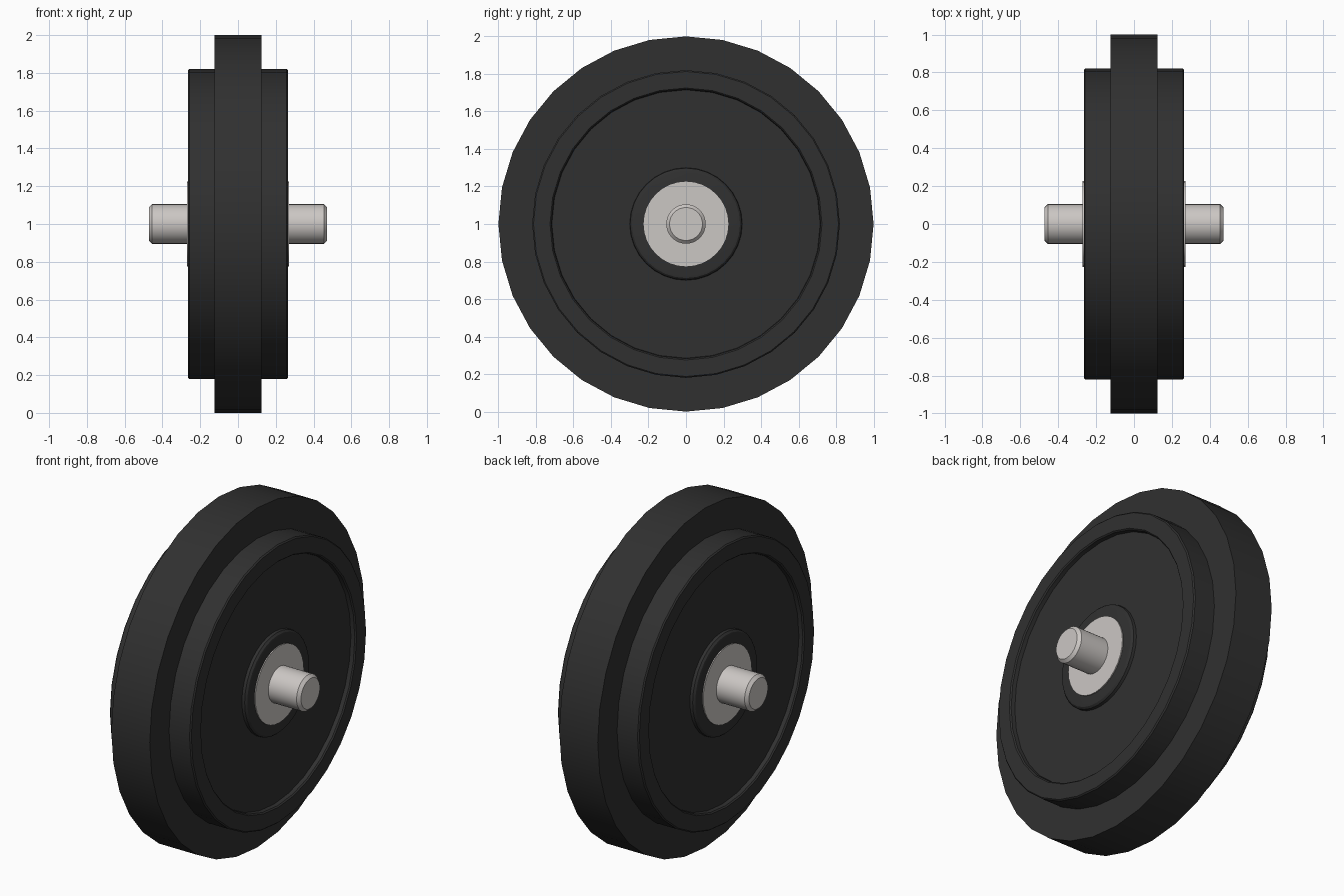
import bpy, bmesh, math

if "Cube" in bpy.data.objects:
    bpy.data.objects.remove(bpy.data.objects["Cube"])

SIDES = 32
CENTRE_Z = 1.0


def material(name, rgb):
    m = bpy.data.materials.new(name)
    m.diffuse_color = (*rgb, 1)
    m.use_nodes = True
    m.node_tree.nodes["Principled BSDF"].inputs["Base Color"].default_value = m.diffuse_color
    return m


rubber = material("dark rubber", (0.030, 0.030, 0.030))
steel = material("warm steel", (0.60, 0.57, 0.55))


def lathe(name, half, mat):
    """Turn a half profile of (x, radius) points, mirrored in x, about the x axis."""
    profile = [(-x, r) for x, r in reversed(half)] + list(half)
    bm = bmesh.new()
    rings = []
    for x, r in profile:
        if r == 0:
            rings.append([bm.verts.new((x, 0, CENTRE_Z))] * SIDES)
            continue
        angles = [2 * math.pi * i / SIDES for i in range(SIDES)]
        rings.append([bm.verts.new((x, r * math.cos(a), CENTRE_Z + r * math.sin(a)))
                      for a in angles])
    for a, b in zip(rings, rings[1:]):
        for i in range(SIDES):
            j = (i + 1) % SIDES
            corners = list(dict.fromkeys((a[i], a[j], b[j], b[i])))
            bm.faces.new(corners)
    bmesh.ops.recalc_face_normals(bm, faces=bm.faces)
    mesh = bpy.data.meshes.new(name)
    bm.to_mesh(mesh)
    bm.free()
    mesh.materials.append(mat)
    obj = bpy.data.objects.new(name, mesh)
    bpy.context.collection.objects.link(obj)
    bpy.ops.object.select_all(action='DESELECT')
    obj.select_set(True)
    bpy.context.view_layer.objects.active = obj
    bpy.ops.object.shade_smooth_by_angle(angle=math.radians(30))
    return obj


# Wide outer tread
lathe("tread", [(0.125, 1.0), (0.125, 0.80)], rubber)

# Drum with raised rim, shallow dished face and rounded centre boss
lathe("drum", [(0.258, 0.82), (0.265, 0.813),
               (0.265, 0.725), (0.258, 0.718), (0.235, 0.715),
               (0.235, 0.30), (0.252, 0.298), (0.262, 0.288),
               (0.265, 0.275), (0.265, 0.0)], rubber)

# Steel bearing plates, one showing on each side
lathe("bearing_plate", [(0.271, 0.226), (0.271, 0.0)], steel)

# Chamfered axle
lathe("axle", [(0.455, 0.105), (0.472, 0.088), (0.472, 0.0)], steel)
